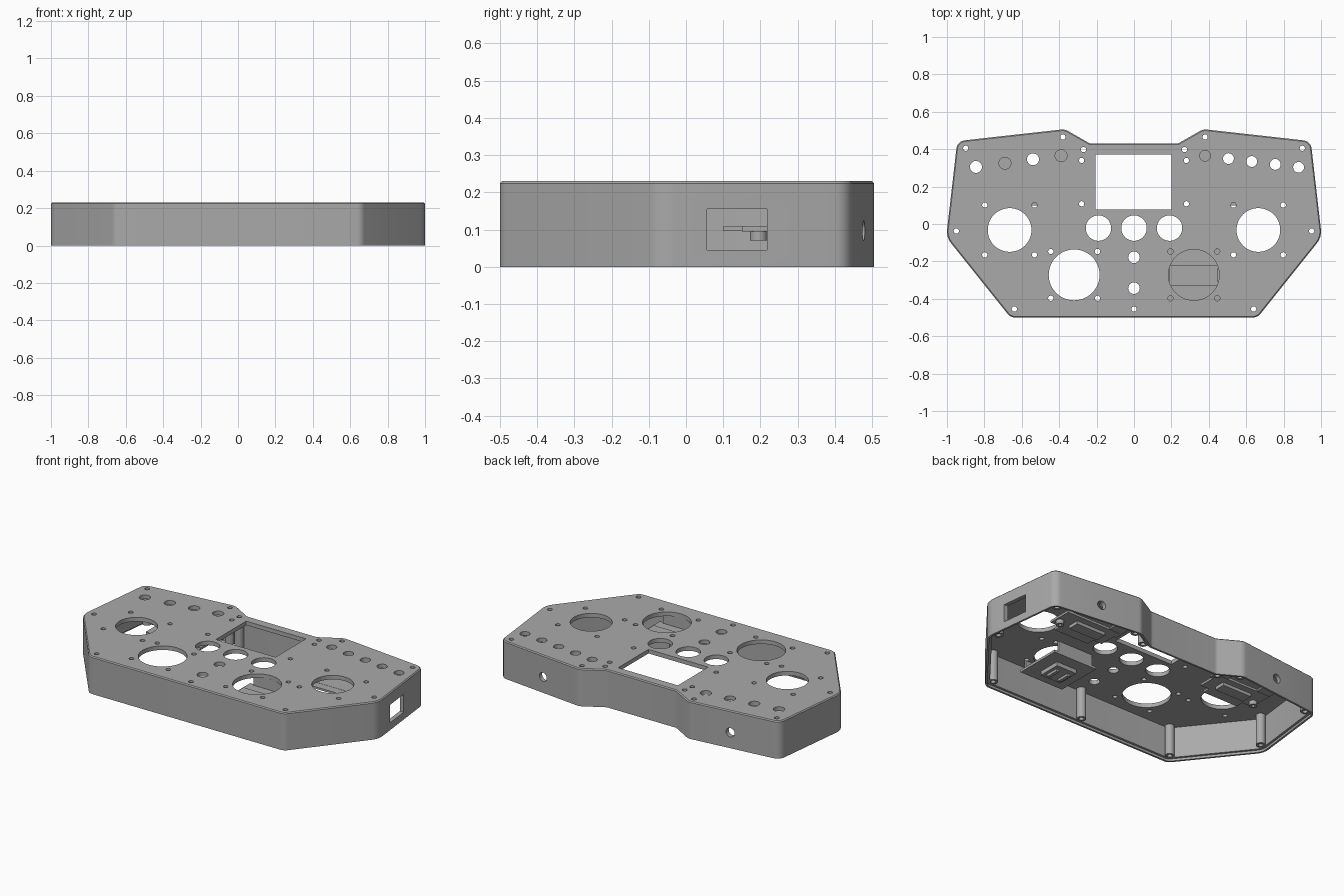
import bpy, bmesh, math
from mathutils import Vector, Matrix

cube = bpy.data.objects.get("Cube")
if cube:
    bpy.data.objects.remove(cube)

grey = bpy.data.materials.new("grey plastic")
grey.use_nodes = True
grey.diffuse_color = (0.4, 0.4, 0.4, 1)
grey.node_tree.nodes["Principled BSDF"].inputs["Base Color"].default_value = (0.4, 0.4, 0.4, 1)

TOP, ROOF = 0.23, 0.205
# Half outline of the case: x, y, corner radius
HALF = [(0.66, -0.5, 0.05), (1.004, -0.07, 0.1), (0.945, 0.443, 0.05),
        (0.37, 0.507, 0.06), (0.235, 0.43, 0.04)]
FULL = HALF + [(-x, y, r) for x, y, r in reversed(HALF)]


def finish(bm, name, smooth=True):
    bmesh.ops.recalc_face_normals(bm, faces=bm.faces)
    mesh = bpy.data.meshes.new(name)
    bm.to_mesh(mesh)
    bm.free()
    mesh.materials.append(grey)
    obj = bpy.data.objects.new(name, mesh)
    bpy.context.collection.objects.link(obj)
    if smooth:
        shade(obj)
    return obj


def shade(obj):
    bpy.ops.object.select_all(action='DESELECT')
    bpy.context.view_layer.objects.active = obj
    obj.select_set(True)
    bpy.ops.object.shade_smooth_by_angle(angle=math.radians(30))


def outline(inset, steps=6):
    """Case outline moved inward, with rounded corners."""
    pts = [Vector(p[:2]) for p in FULL]
    n = len(pts)
    moved = []
    for i in range(n):
        a, b = (pts[i] - pts[i - 1]).normalized(), (pts[(i + 1) % n] - pts[i]).normalized()
        na, nb = Vector((-a.y, a.x)), Vector((-b.y, b.x))
        moved.append(pts[i] + (na + nb) * inset / (1 + na.dot(nb)))
    ring = []
    for i in range(n):
        p = moved[i]
        a, b = (moved[i - 1] - p).normalized(), (moved[(i + 1) % n] - p).normalized()
        half = a.angle(b) / 2
        r = max(FULL[i][2] - inset, 0.01)
        centre = p + (a + b).normalized() * r / math.sin(half)
        start, end = p + a * r / math.tan(half) - centre, p + b * r / math.tan(half) - centre
        turn = start.angle_signed(end)
        for k in range(steps + 1):
            ring.append(centre + Matrix.Rotation(-turn * k / steps, 2) @ start)
    return ring


def loft(bm, levels):
    """Closed solid through rings given as (z, points)."""
    rings = [[bm.verts.new((p[0], p[1], z)) for p in pts] for z, pts in levels]
    for low, high in zip(rings, rings[1:]):
        for i in range(len(low)):
            j = (i + 1) % len(low)
            bm.faces.new((low[i], low[j], high[j], high[i]))
    bm.faces.new(rings[0][::-1])
    bm.faces.new(rings[-1])


def circle(x, y, r, n=40):
    return [(x + r * math.cos(math.tau * i / n), y + r * math.sin(math.tau * i / n)) for i in range(n)]


def box(bm, x0, x1, y0, y1, z0, z1):
    loft(bm, [(z, [(x0, y0), (x1, y0), (x1, y1), (x0, y1)]) for z in (z0, z1)])


def tube(bm, x, y, outer, inner, z0, z1):
    n = 24
    rings = [[bm.verts.new((*p, z)) for p in circle(x, y, r, n)]
             for r, z in ((outer, z0), (outer, z1), (inner, z1), (inner, z0))]
    for k in range(4):
        a, b = rings[k], rings[(k + 1) % 4]
        for i in range(n):
            j = (i + 1) % n
            bm.faces.new((a[i], a[j], b[j], b[i]))


def cut(obj, bm):
    cutter = finish(bm, "cutter", False)
    cutter.hide_render = True
    mod = obj.modifiers.new("cut", 'BOOLEAN')
    mod.operation, mod.solver, mod.object = 'DIFFERENCE', 'EXACT', cutter
    bpy.context.view_layer.objects.active = obj
    bpy.ops.object.modifier_apply(modifier=mod.name)
    bpy.data.objects.remove(cutter)


def mirrored(points):
    return [(s * x, y) for x, y in points for s in (-1, 1)]


# Hollow case, open below, with a stepped rim
bm = bmesh.new()
loft(bm, [(0, outline(0)), (TOP - 0.006, outline(0)), (TOP, outline(0.006))])
case = finish(bm, "case", False)
bm = bmesh.new()
loft(bm, [(-0.1, outline(0.012)), (0.014, outline(0.012)), (0.0141, outline(0.026)), (ROOF, outline(0.026))])
cut(case, bm)

# Holes in the top: sticks, dials, buttons, trimmers and screws
post_spots = mirrored([(0.64, -0.455), (0.95, -0.038), (0.9, 0.405), (0.38, 0.465), (0.27, 0.398)]) + [(0, -0.455)]
screws = post_spots + mirrored([(0.28, 0.34), (0.28, 0.108)])
for cx, cy, d in ((0.665, -0.032, 0.133), (0.32, -0.272, 0.125)):
    screws += mirrored([(cx + i * d, cy + j * d) for i in (-1, 1) for j in (-1, 1)])
holes = [(screws, 0.014),
         (mirrored([(0.665, -0.032)]), 0.117),
         (mirrored([(0.32, -0.272)]), 0.136),
         ([(-0.19, -0.022), (0, -0.022), (0.19, -0.022)], 0.068),
         ([(0, -0.178), (0, -0.343)], 0.031),
         ([(-0.845, 0.305), (-0.69, 0.325), (-0.54, 0.346), (-0.39, 0.365)], 0.032),
         ([(0.38 + 0.125 * i, 0.365 - 0.0155 * i) for i in range(5)], 0.029)]
bm = bmesh.new()
for spots, radius in holes:
    for x, y in spots:
        ring = circle(x, y, radius, 48 if radius > 0.05 else 24)
        loft(bm, [(ROOF - 0.03, ring), (TOP + 0.05, ring)])
cut(case, bm)

# Screen window, side opening and two round sockets in the back
bm = bmesh.new()
box(bm, -0.205, 0.2, 0.078, 0.372, 0.18, 0.3)
box(bm, 0.92, 1.05, 0.057, 0.218, 0.045, 0.155)
for x in (-0.635, 0.635):
    bmesh.ops.create_cone(bm, cap_ends=True, segments=24, radius1=0.027, radius2=0.027, depth=0.12,
                          matrix=Matrix.Translation((x, 0.475, 0.097)) @ Matrix.Rotation(math.pi / 2, 4, 'X'))
cut(case, bm)
shade(case)

# Hollow screw posts along the walls
bm = bmesh.new()
for x, y in post_spots:
    tube(bm, x, y, 0.027, 0.014, 0.016, ROOF + 0.002)
finish(bm, "screw_posts")

# Stepped bracket hanging below the front left opening
bm = bmesh.new()
box(bm, 0.17, 0.47, -0.42, -0.125, 0.125, 0.14)
for y in (-0.42, -0.137):
    box(bm, 0.2, 0.44, y, y + 0.012, 0.138, ROOF + 0.002)
box(bm, 0.19, 0.45, -0.33, -0.218, 0.139, 0.155)
box(bm, 0.25, 0.39, -0.34, -0.2, 0.1, 0.126)
for x in (0.27, 0.35):
    box(bm, x, x + 0.02, -0.31, -0.23, 0.085, 0.101)
finish(bm, "dial_bracket", False)

# Switch boards under the trimmer rows, each with an end pin
for side, name in ((1, "left"), (-1, "right")):
    bm = bmesh.new()
    def part(x0, x1, *rest):
        box(bm, *sorted((side * x0, side * x1)), *rest)
    part(0.36, 0.73, 0.15, 0.3, 0.095, 0.109)
    part(0.42, 0.66, 0.1, 0.151, 0.096, 0.108)
    part(0.43, 0.63, 0.19, 0.26, 0.075, 0.096)
    part(0.34, 0.43, 0.25, 0.405, 0.097, 0.107)
    if side < 0:
        part(0.64, 0.735, 0.25, 0.365, 0.097, 0.107)
    tube(bm, side * 0.7, 0.195, 0.023, 0.01, 0.07, 0.096)
    for x in (0.37, 0.7):
        ring = circle(side * x, 0.28, 0.012, 16)
        loft(bm, [(0.1, ring), (ROOF + 0.002, ring)])
    finish(bm, name + "_switch_board")
